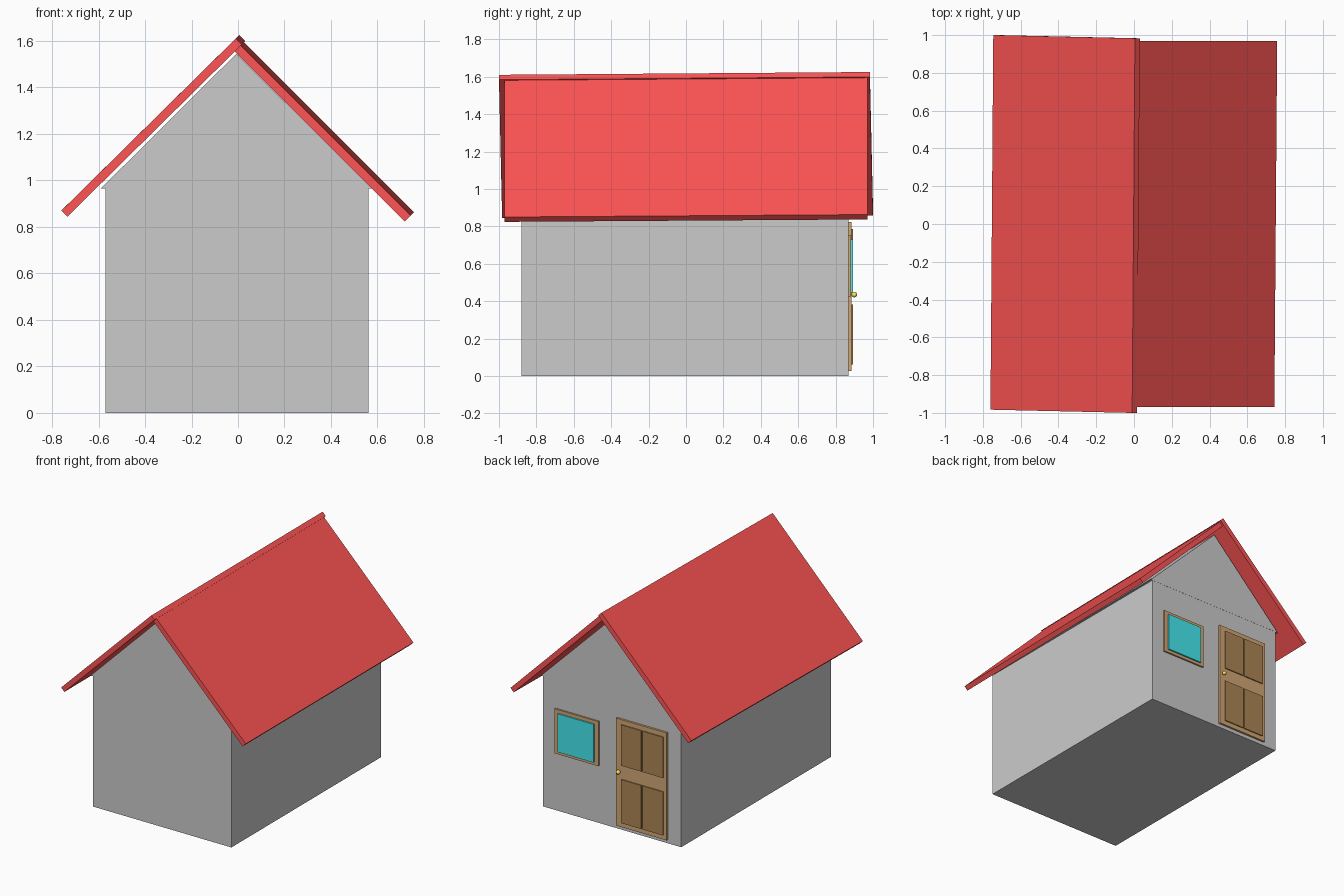
import bpy
from mathutils import Vector

if "Cube" in bpy.data.objects:
    bpy.data.objects.remove(bpy.data.objects["Cube"])


def material(name, rgb):
    m = bpy.data.materials.new(name)
    m.diffuse_color = (*rgb, 1)
    m.use_nodes = True
    m.node_tree.nodes["Principled BSDF"].inputs["Base Color"].default_value = m.diffuse_color
    return m


RED = material("roof_red", (1.0, 0.09, 0.09))
WOOD = material("wood", (0.64, 0.39, 0.18))
DARK = material("dark_wood", (0.42, 0.24, 0.09))
TEAL = material("glass_teal", (0.06, 0.82, 0.88))
GOLD = material("brass", (0.95, 0.85, 0.1))


def make(name, verts, faces, mat=None):
    me = bpy.data.meshes.new(name)
    me.from_pydata(verts, [], faces)
    ob = bpy.data.objects.new(name, me)
    bpy.context.collection.objects.link(ob)
    if mat:
        me.materials.append(mat)
    # Consistent outward normals
    bpy.context.view_layer.objects.active = ob
    bpy.ops.object.mode_set(mode='EDIT')
    bpy.ops.mesh.select_all(action='SELECT')
    bpy.ops.mesh.normals_make_consistent(inside=False)
    bpy.ops.object.mode_set(mode='OBJECT')
    return ob


def slab(name, origin, u, v, w, mat=None):
    """Box spanned by three edge vectors from one corner."""
    o, u, v, w = map(Vector, (origin, u, v, w))
    verts = [o + u * i + v * j + w * k
             for i in (0, 1) for j in (0, 1) for k in (0, 1)]
    faces = [(0, 1, 3, 2), (4, 6, 7, 5), (0, 4, 5, 1),
             (2, 3, 7, 6), (0, 2, 6, 4), (1, 5, 7, 3)]
    return make(name, verts, faces, mat)


def box(name, x, y, z, mat=None):
    return slab(name, (x[0], y[0], z[0]), (x[1] - x[0], 0, 0),
                (0, y[1] - y[0], 0), (0, 0, z[1] - z[0]), mat)


# Walls
box("walls", (-0.57, 0.562), (-0.88, 0.87), (0, 0.985))

# Gable prism resting in the top of the walls
gable = [(-0.59, 0.965), (0.577, 0.965), (-0.007, 1.545)]
make("gable", [(x, y, z) for y in (-0.882, 0.871) for x, z in gable],
     [(0, 1, 2), (5, 4, 3), (0, 3, 4, 1), (1, 4, 5, 2), (2, 5, 3, 0)])

# Roof panels, each slightly askew
slab("roof_left", (-0.76, -0.983, 0.87), (0.75, -0.017, 0.74),
     (0.015, 1.983, 0.015), (0.026, 0, -0.026), RED)
slab("roof_right", (0.743, -0.97, 0.85), (-0.745, 0, 0.745),
     (0.015, 1.94, 0.013), (-0.026, 0, -0.026), RED)

# Door on the back wall with four raised panels
box("door", (-0.46, -0.047), (0.86, 0.885), (0.027, 0.822), WOOD)
for row, z in (("lower", (0.06, 0.382)), ("upper", (0.485, 0.787))):
    for side, x in (("outer", (-0.435, -0.268)), ("inner", (-0.258, -0.092))):
        box(f"door_panel_{row}_{side}", x, (0.88, 0.893), z, DARK)

# Door knob
bpy.ops.mesh.primitive_uv_sphere_add(segments=16, ring_count=8, radius=0.015,
                                     location=(-0.075, 0.9, 0.435))
knob = bpy.context.object
knob.name = "door_knob"
knob.data.materials.append(GOLD)
bpy.ops.object.shade_smooth_by_angle()

# Window frame and pane
box("window_frame", (0.10, 0.46), (0.86, 0.882), (0.425, 0.755), WOOD)
box("window_pane", (0.133, 0.427), (0.875, 0.893), (0.447, 0.73), TEAL)
